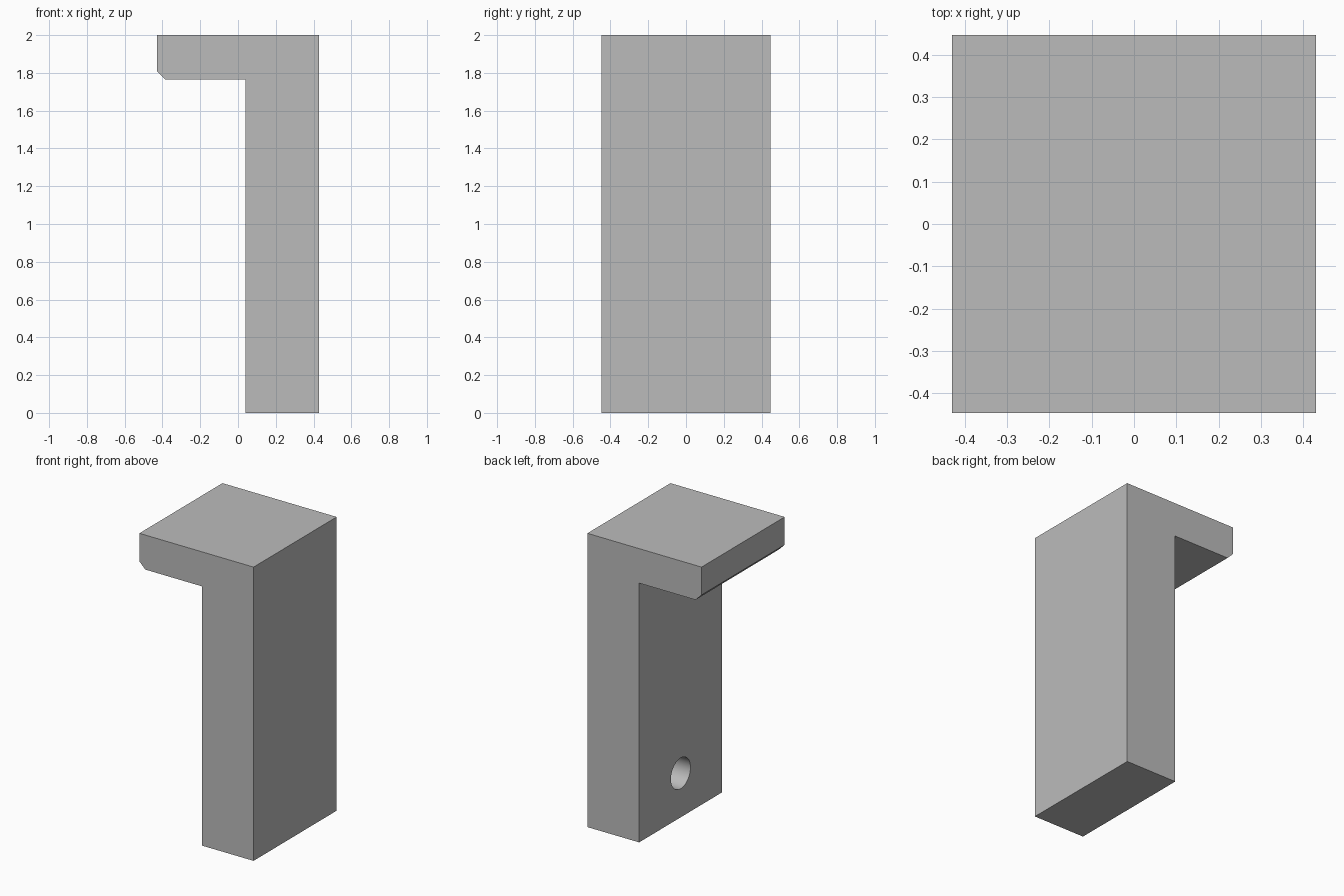
import bpy, bmesh, math
from mathutils import Matrix

if "Cube" in bpy.data.objects:
    bpy.data.objects.remove(bpy.data.objects["Cube"])

HALF_DEPTH = 0.447
HOLE_Z, HOLE_RADIUS, HOLE_DEPTH = 0.30, 0.105, 0.27
POST_LEFT = 0.04

grey = bpy.data.materials.new("grey")
grey.diffuse_color = (0.5, 0.5, 0.5, 1)
grey.use_nodes = True
grey.node_tree.nodes["Principled BSDF"].inputs["Base Color"].default_value = grey.diffuse_color


def make_object(name, bm):
    bmesh.ops.recalc_face_normals(bm, faces=bm.faces)
    mesh = bpy.data.meshes.new(name)
    bm.to_mesh(mesh)
    bm.free()
    mesh.materials.append(grey)
    obj = bpy.data.objects.new(name, mesh)
    bpy.context.collection.objects.link(obj)
    return obj


# Hooked bracket: post and chamfered lip as one extruded profile
profile = [(-0.43, 2), (-0.43, 1.81), (-0.385, 1.765), (POST_LEFT, 1.765),
           (POST_LEFT, 0), (0.43, 0), (0.43, 2)]
bm = bmesh.new()
face = bm.faces.new([bm.verts.new((x, -HALF_DEPTH, z)) for x, z in profile])
side = bmesh.ops.extrude_face_region(bm, geom=[face])
bmesh.ops.translate(bm, vec=(0, 2 * HALF_DEPTH, 0),
                    verts=[v for v in side["geom"] if isinstance(v, bmesh.types.BMVert)])
bracket = make_object("bracket", bm)

# Blind round hole in the inner face of the post
bm = bmesh.new()
length = HOLE_DEPTH + 0.1
bmesh.ops.create_cone(
    bm, cap_ends=True, segments=48, radius1=HOLE_RADIUS, radius2=HOLE_RADIUS, depth=length,
    matrix=Matrix.Translation((POST_LEFT + HOLE_DEPTH - length / 2, 0, HOLE_Z))
    @ Matrix.Rotation(math.pi / 2, 4, 'Y'))
cutter = make_object("hole_cutter", bm)
cutter.hide_render = True
cutter.hide_set(True)

cut = bracket.modifiers.new("hole", 'BOOLEAN')
cut.operation = 'DIFFERENCE'
cut.solver = 'EXACT'
cut.object = cutter

# Bake the cut, then smooth the hole wall and keep the edges sharp
bpy.context.view_layer.objects.active = bracket
bracket.select_set(True)
bpy.ops.object.modifier_apply(modifier=cut.name)
bpy.data.objects.remove(cutter)
bpy.ops.object.shade_smooth_by_angle(angle=math.radians(30))
